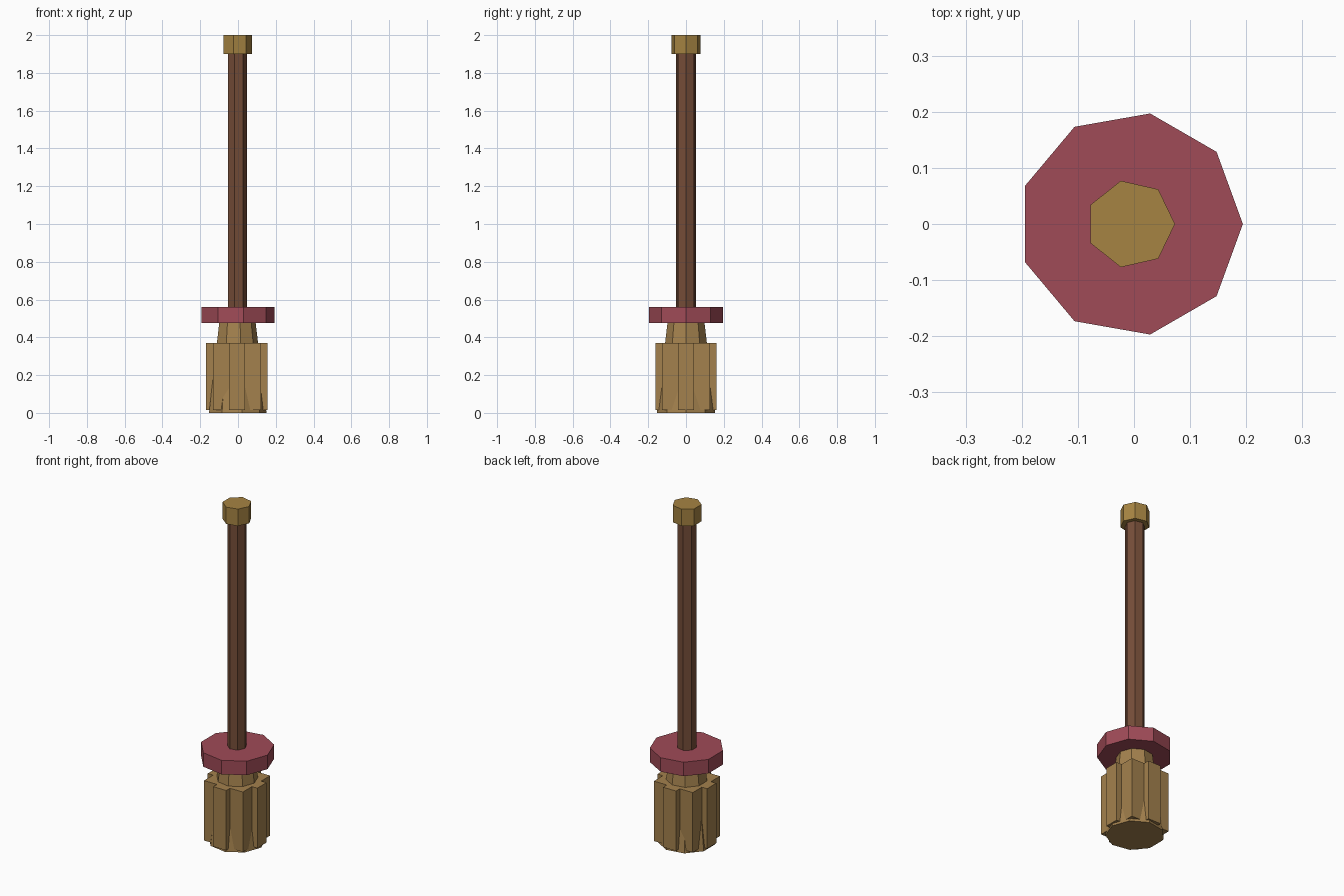
import bpy
import math

if "Cube" in bpy.data.objects:
    bpy.data.objects.remove(bpy.data.objects["Cube"])

CX = -0.006  # shaft axis (the odd-sided collar is centred by its bounds)


def material(name, rgb):
    mat = bpy.data.materials.new(name)
    mat.diffuse_color = (*rgb, 1.0)
    mat.use_nodes = True
    mat.node_tree.nodes["Principled BSDF"].inputs["Base Color"].default_value = mat.diffuse_color
    return mat


WOOD = material("brown_wood", (0.18, 0.075, 0.04))
RED = material("red_binding", (0.35, 0.07, 0.095))
GOLD = material("gold_cap", (0.38, 0.23, 0.055))
STRAW = material("straw", (0.37, 0.22, 0.075))


def finish(name, mat):
    obj = bpy.context.object
    obj.name = name
    obj.data.materials.append(mat)
    return obj


def prism(name, sides, r_bottom, r_top, z0, z1, mat):
    """Upright tapered prism with one corner pointing to +x."""
    bpy.ops.mesh.primitive_cone_add(
        vertices=sides, radius1=r_bottom, radius2=r_top, depth=z1 - z0,
        location=(CX, 0, (z0 + z1) / 2), rotation=(0, 0, -math.pi / 2))
    return finish(name, mat)


# Handle, end cap and binding collar
prism("handle", 7, 0.053, 0.053, 0.50, 1.90, WOOD)
prism("end_cap", 7, 0.079, 0.079, 1.90, 2.00, GOLD)
prism("collar", 9, 0.20, 0.20, 0.477, 0.56, RED)

# Tapered straw core
prism("straw_core", 9, 0.157, 0.099, 0.0, 0.48, STRAW)

# Ring of eight square straw bundles, all axis aligned
SIZE, RING, Z0, Z1 = 0.085, 0.12, 0.015, 0.37
for i in range(8):
    a = i * math.tau / 8
    bpy.ops.mesh.primitive_cube_add(
        size=1, location=(CX + RING * math.cos(a), RING * math.sin(a), (Z0 + Z1) / 2))
    bpy.context.object.scale = (SIZE, SIZE, Z1 - Z0)
    finish(f"straw_bundle_{i + 1}", STRAW)
